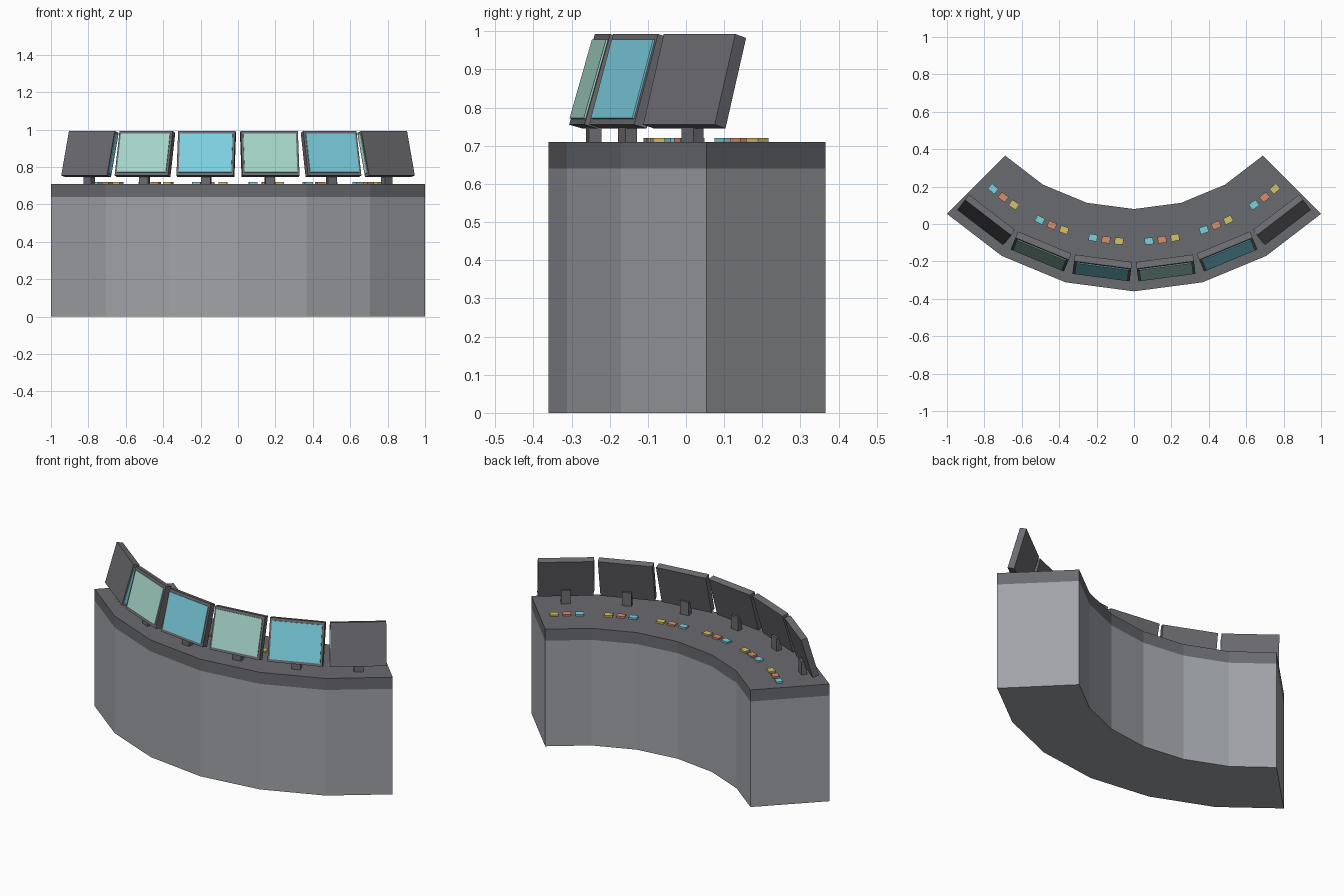
import bpy, bmesh, math
from mathutils import Matrix, Vector

if "Cube" in bpy.data.objects:
    bpy.data.objects.remove(bpy.data.objects["Cube"])

CY = 1.054                    # centre of the desk's arc (on x = 0)
R_OUT, R_IN = 1.414, 0.974    # outer and inner desk radius
TILT = math.radians(-16)      # monitors lean back


def material(name, r, g, b):
    m = bpy.data.materials.new(name)
    lin = [((c / 255 + 0.055) / 1.055) ** 2.4 for c in (r, g, b)]
    m.diffuse_color = (*lin, 1)
    m.use_nodes = True
    m.node_tree.nodes["Principled BSDF"].inputs["Base Color"].default_value = m.diffuse_color
    return m


BASE = material("light grey", 160, 163, 168)
TOP = material("slate grey", 106, 107, 112)
FRAME = material("dark grey", 108, 108, 113)
CYAN = material("screen cyan", 124, 208, 225)
GREEN = material("screen green", 168, 216, 204)
ORANGE = material("button orange", 214, 143, 110)
YELLOW = material("button yellow", 214, 193, 104)


def finish(name, bm, mat):
    bmesh.ops.recalc_face_normals(bm, faces=bm.faces[:])
    me = bpy.data.meshes.new(name)
    bm.to_mesh(me)
    bm.free()
    me.materials.append(mat)
    ob = bpy.data.objects.new(name, me)
    bpy.context.collection.objects.link(ob)
    return ob


def arc_point(radius, angle):
    return (radius * math.sin(angle), CY - radius * math.cos(angle))


def arc_slab(name, z0, z1, mat):
    """Extruded 90 degree arc band in six segments."""
    bm = bmesh.new()
    angles = [math.radians(-45 + 15 * i) for i in range(7)]
    outline = [arc_point(R_OUT, a) for a in angles]
    outline += [arc_point(R_IN, a) for a in reversed(angles)]
    face = bm.faces.new([bm.verts.new((x, y, z0)) for x, y in outline])
    ext = bmesh.ops.extrude_face_region(bm, geom=[face])
    verts = [v for v in ext["geom"] if isinstance(v, bmesh.types.BMVert)]
    bmesh.ops.translate(bm, verts=verts, vec=(0, 0, z1 - z0))
    return finish(name, bm, mat)


def box(name, size, matrix, mat):
    bm = bmesh.new()
    bmesh.ops.create_cube(bm, size=1, matrix=matrix @ Matrix.Diagonal((*size, 1)))
    return finish(name, bm, mat)


def place(radius, angle, z):
    """Frame on the arc: local -y points outward."""
    x, y = arc_point(radius, angle)
    return Matrix.Translation((x, y, z)) @ Matrix.Rotation(angle, 4, 'Z')


# Desk body and worktop
arc_slab("desk_body", 0, 0.64, BASE)
arc_slab("worktop", 0.64, 0.71, TOP)

# Six workstations
W, D, H = 0.308, 0.037, 0.247
for i in range(6):
    deg = -37.5 + 15 * i
    ang = math.radians(deg)
    screen_mat = (CYAN, GREEN)[i % 2]

    # Stand and monitor housing
    box(f"stand_{i + 1}", (0.052, 0.033, 0.08), place(1.307, ang, 0.75), FRAME)
    mon = place(1.30, ang, 0.869) @ Matrix.Rotation(TILT, 4, 'X')
    box(f"monitor_{i + 1}", (W, D, H), mon, FRAME)

    # Screen plate: on the front, but on the inward edge of the end monitors
    if i in (0, 5):
        side = 1 if i == 0 else -1
        size = (0.005, 0.022, 0.215)
        offset = (side * (W / 2 + 0.0015), 0, 0)
    else:
        size = (0.284, 0.007, 0.215)
        offset = (0, -D / 2 - 0.0015, 0)
    box(f"screen_{i + 1}", size, mon @ Matrix.Translation(offset), screen_mat)

    # Three buttons on the operator side
    for k, mat in enumerate((CYAN, ORANGE, YELLOW)):
        a = math.radians(deg + 3.5 * (k - 1))
        box(f"button_{i + 1}_{k + 1}", (0.046, 0.036, 0.012),
            place(1.148, a, 0.714), mat)
